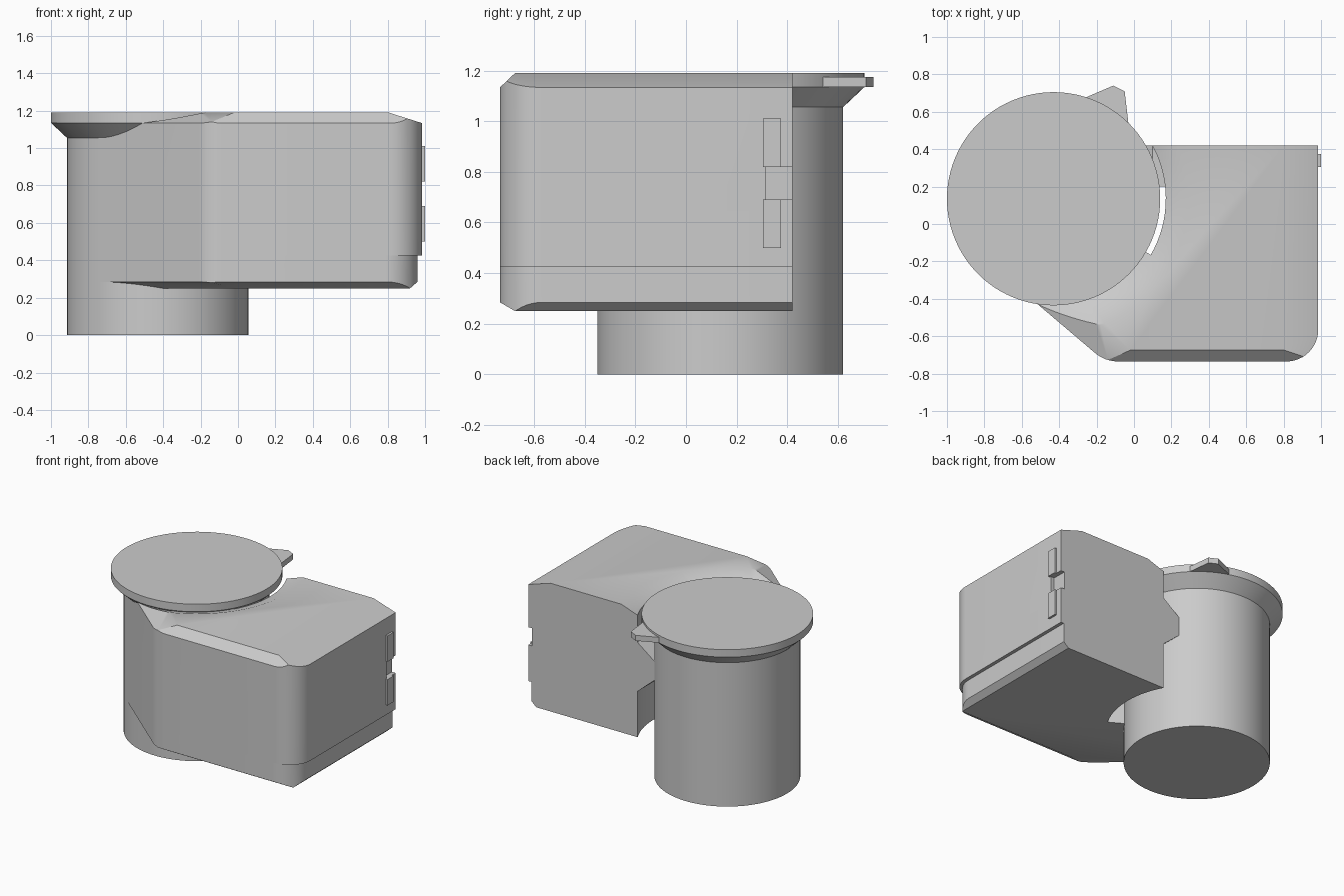
import bpy, bmesh
from math import cos, sin, radians, pi
from mathutils import Vector

if "Cube" in bpy.data.objects:
    bpy.data.objects.remove(bpy.data.objects["Cube"], do_unlink=True)

grey = bpy.data.materials.new("light grey")
grey.use_nodes = True
grey.diffuse_color = (0.6, 0.6, 0.6, 1)
grey.node_tree.nodes["Principled BSDF"].inputs["Base Color"].default_value = (0.6, 0.6, 0.6, 1)

CX, CY, R = -0.43, 0.135, 0.485      # drum axis and radius
LEAN = radians(229.5)                # facing of the slanted wall


def finish(name, bm):
    bmesh.ops.recalc_face_normals(bm, faces=bm.faces[:])
    mesh = bpy.data.meshes.new(name)
    bm.to_mesh(mesh)
    bm.free()
    mesh.materials.append(grey)
    ob = bpy.data.objects.new(name, mesh)
    bpy.context.scene.collection.objects.link(ob)
    return ob


def select(ob):
    bpy.ops.object.select_all(action='DESELECT')
    ob.select_set(True)
    bpy.context.view_layer.objects.active = ob


def smooth(ob):
    select(ob)
    bpy.ops.object.shade_smooth_by_angle(angle=radians(25))


def prism_mesh(points, start, end, axis='z'):
    bm = bmesh.new()
    place = (lambda a, b, c: (a, b, c)) if axis == 'z' else (lambda a, b, c: (a, c, b))
    low = [bm.verts.new(place(a, b, start)) for a, b in points]
    top = [bm.verts.new(place(a, b, end)) for a, b in points]
    bm.faces.new(low)
    bm.faces.new(top)
    for i in range(len(points)):
        j = (i + 1) % len(points)
        bm.faces.new((low[i], low[j], top[j], top[i]))
    bmesh.ops.recalc_face_normals(bm, faces=bm.faces[:])
    return bm


def prism(name, points, start, end, axis='z'):
    return finish(name, prism_mesh(points, start, end, axis))


def box(name, x0, x1, y0, y1, z0, z1):
    return prism(name, [(x0, y0), (x1, y0), (x1, y1), (x0, y1)], z0, z1)


def lathe(name, profile, n=96):
    bm = bmesh.new()
    rings = [[bm.verts.new((CX + r * cos(2 * pi * i / n), CY + r * sin(2 * pi * i / n), z))
              for i in range(n)] for r, z in profile]
    bm.faces.new(rings[0])
    bm.faces.new(rings[-1])
    for a, b in zip(rings, rings[1:]):
        for i in range(n):
            j = (i + 1) % n
            bm.faces.new((a[i], a[j], b[j], b[i]))
    return finish(name, bm)


def arc(x, y, r, a0, a1, n):
    return [(x + r * cos(a0 + (a1 - a0) * i / n), y + r * sin(a0 + (a1 - a0) * i / n))
            for i in range(n + 1)]


def outline(right):
    # plan of the case: rounded front corners, left wall tangent to the drum
    tangent = (CX + R * cos(LEAN), CY + R * sin(LEAN))
    return ([(right, 0.42)]
            + arc(right - 0.17, -0.565, 0.17, 0, -pi / 2, 12)
            + arc(-0.085, -0.545, 0.19, radians(270), LEAN, 6)
            + [tangent, (CX, CY), (-0.04, 0.42)])


def chamfer(bm, wall_point, outward, width, z_flat, z_wall):
    # slice off the edge between a wall and the flat top or bottom
    out = Vector(outward).normalized()
    rise = z_flat - z_wall
    normal = out * abs(rise) + Vector((0, 0, width if rise > 0 else -width))
    co = Vector((wall_point[0], wall_point[1], z_wall))
    bmesh.ops.bisect_plane(bm, geom=bm.verts[:] + bm.edges[:] + bm.faces[:], dist=1e-5,
                           plane_co=co, plane_no=normal.normalized(), clear_outer=True)
    bmesh.ops.holes_fill(bm, edges=[e for e in bm.edges if e.is_boundary], sides=0)


def case_part(name, right, z0, z1, z_flat, z_wall, side_width):
    bm = prism_mesh(outline(right), z0, z1)
    lean = (cos(LEAN), sin(LEAN), 0)
    chamfer(bm, (0, -0.735), (0, -1, 0), 0.06, z_flat, z_wall)
    chamfer(bm, (right, 0), (1, 0, 0), side_width, z_flat, z_wall)
    chamfer(bm, (CX + R * lean[0], CY + R * lean[1]), lean, 0.135, z_flat, z_wall)
    return finish(name, bm)


def cut(ob, cutter):
    mod = ob.modifiers.new("cut", 'BOOLEAN')
    mod.operation = 'DIFFERENCE'
    mod.solver = 'EXACT'
    mod.object = cutter
    select(ob)
    bpy.ops.object.modifier_apply(modifier=mod.name)


# Case in two halves, the lower one stepped in on its side
upper = case_part("case_upper", 0.985, 0.425, 1.19, 1.19, 1.133, 0.18)
lower = case_part("case_lower", 0.96, 0.25, 0.427, 0.25, 0.285, 0.04)

# Hollow under the lid, gap beside the drum and hinge recess
hollow = lathe("hollow_cutter", [(0.483, 1.055), (0.575, 1.135), (0.72, 1.19), (0.80, 1.22)])
gap = prism("gap_cutter", [(CX, CY)] + arc(CX, CY, 0.6, radians(-30), radians(62), 24), 0.1, 1.3)
recess = box("recess_cutter", 0.955, 1.1, 0.315, 0.5, 0.69, 0.82)
for tool in (hollow, gap, recess):
    tool.hide_render = True
cut(upper, hollow)
cut(upper, gap)
cut(upper, recess)
cut(lower, gap)
for tool in (hollow, gap, recess):
    bpy.data.objects.remove(tool, do_unlink=True)
smooth(upper)
smooth(lower)

# Drum with its flared lid
smooth(lathe("drum", [(R, 0), (R, 1.06)]))
smooth(lathe("lid", [(R, 1.055), (0.57, 1.135), (0.57, 1.19)]))
prism("lid_tab", [(-0.35, 0.6), (-0.25, 0.68), (-0.11, 0.74), (-0.05, 0.71), (-0.03, 0.54), (-0.2, 0.5)],
      1.135, 1.175)

# Web joining the case to the drum
prism("drum_web", [(0.2, 0.945), (0.1, 0.945), (-0.04, 0.84), (-0.1, 0.84),
                   (-0.1, 0.705), (-0.04, 0.705), (0.1, 0.585), (0.2, 0.585)], 0.2, 0.419, 'y')

# Hinge plates on the side wall
for name, z in (("hinge_plate_lower", 0.50), ("hinge_plate_upper", 0.82)):
    box(name, 0.95, 1.0, 0.305, 0.375, z, z + 0.19)
